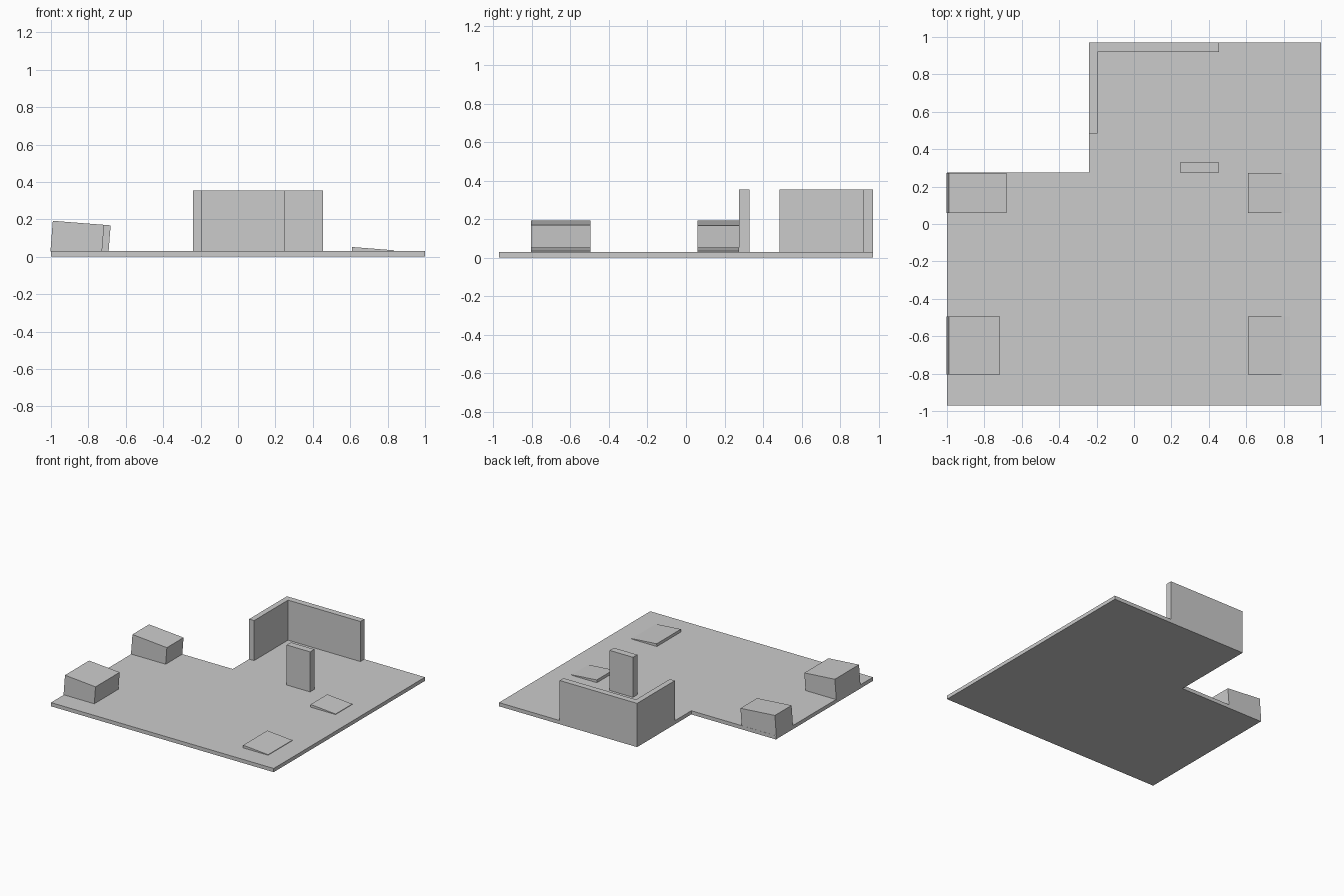
import bpy
import bmesh
from math import radians
from mathutils import Matrix, Vector

cube = bpy.data.objects.get("Cube")
if cube:
    bpy.data.objects.remove(cube, do_unlink=True)

grey = bpy.data.materials.new("plain_grey")
grey.use_nodes = True
colour = (0.6, 0.6, 0.6, 1)
grey.diffuse_color = colour
grey.node_tree.nodes["Principled BSDF"].inputs["Base Color"].default_value = colour

FLOOR = 0.03
WALL_TOP = 0.355
TILT = radians(4.5)


def prism(name, outline, z0, z1):
    """Extrude a flat outline from z0 up to z1."""
    bm = bmesh.new()
    base = bm.faces.new([bm.verts.new((x, y, z0)) for x, y in outline])
    top = bmesh.ops.extrude_face_region(bm, geom=[base])["geom"]
    verts = [v for v in top if isinstance(v, bmesh.types.BMVert)]
    bmesh.ops.translate(bm, verts=verts, vec=(0, 0, z1 - z0))
    bmesh.ops.recalc_face_normals(bm, faces=bm.faces)
    mesh = bpy.data.meshes.new(name)
    bm.to_mesh(mesh)
    bm.free()
    mesh.materials.append(grey)
    obj = bpy.data.objects.new(name, mesh)
    bpy.context.collection.objects.link(obj)
    return obj


def rect(x0, x1, y0, y1):
    return [(x0, y0), (x1, y0), (x1, y1), (x0, y1)]


def tilted_box(name, x, z, width, height, y0, y1):
    """Box hung from its upper left edge at (x, z), sloping down towards +x."""
    obj = prism(name, rect(0, width, y0, y1), -height, 0)
    obj.data.transform(Matrix.Translation(Vector((x, 0, z))) @ Matrix.Rotation(TILT, 4, "Y"))


# L-shaped floor
prism("floor", [(-1, -0.97), (1, -0.97), (1, 0.97), (-0.24, 0.97),
                (-0.24, 0.275), (-1, 0.275)], 0, FLOOR)

# Corner wall and free-standing panel
prism("corner_wall", [(-0.24, 0.485), (-0.195, 0.485), (-0.195, 0.92),
                      (0.455, 0.92), (0.455, 0.97), (-0.24, 0.97)], FLOOR, WALL_TOP)
prism("panel", rect(0.245, 0.455, 0.275, 0.33), FLOOR, WALL_TOP)

# Tilted blocks on one side, thin tilted slabs on the other
for label, y0, y1, width in (("front", -0.805, -0.495, 0.275), ("back", 0.06, 0.274, 0.31)):
    tilted_box(label + "_block", -0.99, 0.192, width, 0.165, y0, y1)
    tilted_box(label + "_slab", 0.61, 0.052, 0.225, 0.024, y0, y1)
